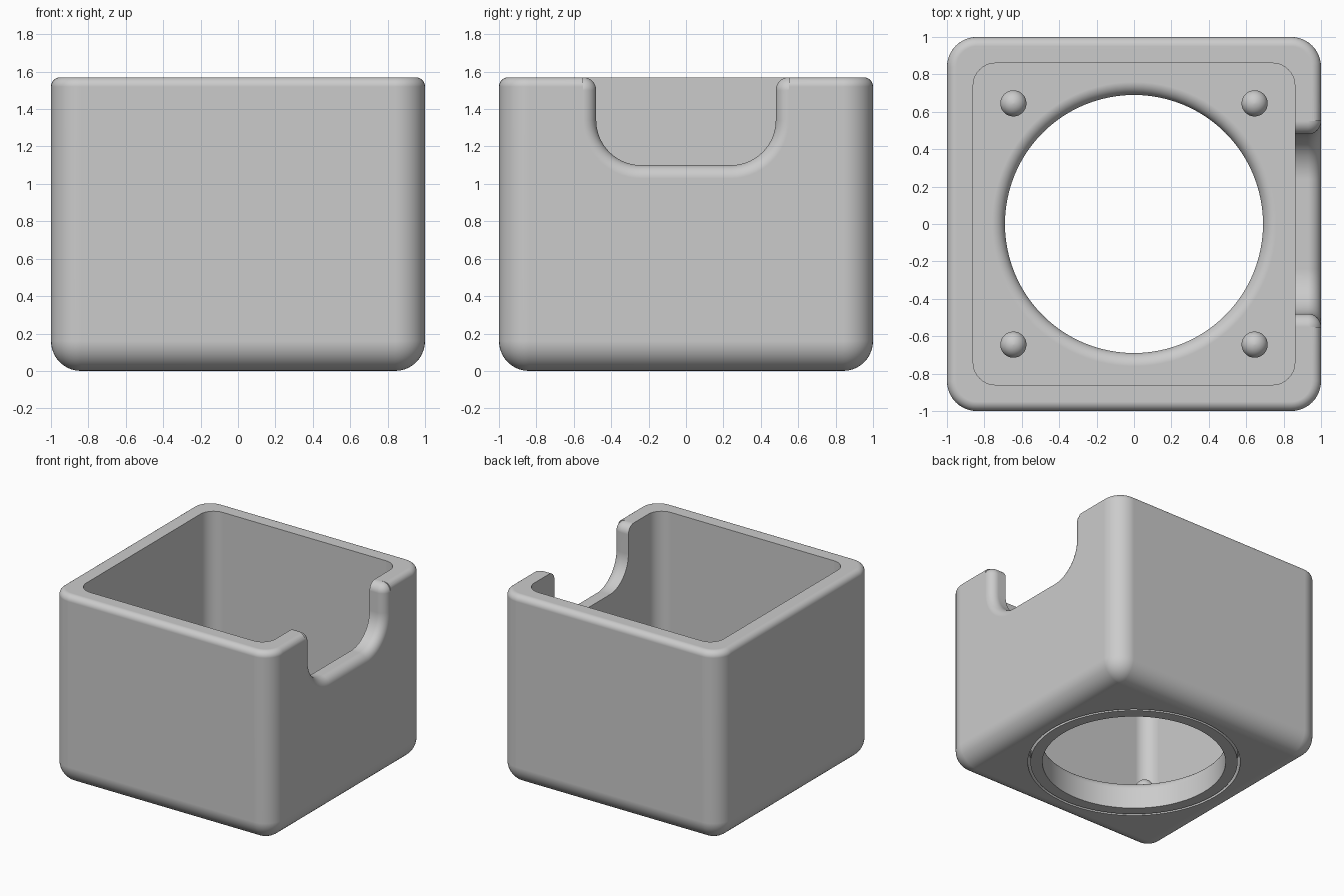
import bpy, bmesh
from math import sin, cos, pi, radians

cube = bpy.data.objects.get("Cube")
if cube:
    bpy.data.objects.remove(cube, do_unlink=True)

HEIGHT, FLOOR = 1.57, 0.235
STEPS = 10

grey = bpy.data.materials.new("plain grey")
grey.use_nodes = True
grey.diffuse_color = (0.6, 0.6, 0.6, 1)
bsdf = next(n for n in grey.node_tree.nodes if n.type == 'BSDF_PRINCIPLED')
bsdf.inputs["Base Color"].default_value = grey.diffuse_color


def arc(cx, cy, r, start, end, n=STEPS):
    angles = [radians(start + (end - start) * i / n) for i in range(n + 1)]
    return [(cx + r * cos(a), cy + r * sin(a)) for a in angles]


def loft(name, rings, capped=True):
    """Bridge equal closed rings into a solid; without caps the last ring joins the first."""
    bm = bmesh.new()
    loops = [[bm.verts.new(p) for p in ring] for ring in rings]
    pairs = list(zip(loops, loops[1:]))
    if capped:
        bm.faces.new(loops[0])
        bm.faces.new(loops[-1])
    else:
        pairs.append((loops[-1], loops[0]))
    for a, b in pairs:
        for i in range(len(a)):
            j = (i + 1) % len(a)
            bm.faces.new((a[i], a[j], b[j], b[i]))
    bmesh.ops.recalc_face_normals(bm, faces=bm.faces)
    mesh = bpy.data.meshes.new(name)
    bm.to_mesh(mesh)
    bm.free()
    mesh.materials.append(grey)
    obj = bpy.data.objects.new(name, mesh)
    bpy.context.collection.objects.link(obj)
    return obj


def rounded_square(half, r, z):
    c = half - r
    pts = []
    for k, (sx, sy) in enumerate([(1, 1), (-1, 1), (-1, -1), (1, -1)]):
        pts += arc(sx * c, sy * c, r, 90 * k, 90 * k + 90)
    return [(x, y, z) for x, y in pts]


def lathe(name, profile, n=96, capped=True):
    rings = [[(r * cos(2 * pi * i / n), r * sin(2 * pi * i / n), z) for i in range(n)]
             for r, z in profile]
    return loft(name, rings, capped)


def notch_ring(x, grow):
    """U-shaped opening with flared top corners, enlarged by grow."""
    flare = max(0.07 - grow, 0.002)
    half = [(-0.55, 1.8)]
    half += [(-y, z) for y, z in arc(0.55, 1.5, flare, 90, 180)]
    half += arc(-0.24, 1.34, 0.24 + grow, 180, 270, 14)
    return [(x, y, z) for y, z in half + [(-y, z) for y, z in reversed(half)]]


def select_only(obj):
    bpy.ops.object.select_all(action='DESELECT')
    obj.select_set(True)
    bpy.context.view_layer.objects.active = obj


def cut(obj, cutter):
    mod = obj.modifiers.new("cut", 'BOOLEAN')
    mod.operation, mod.solver, mod.object = 'DIFFERENCE', 'EXACT', cutter
    select_only(obj)
    bpy.ops.object.modifier_apply(modifier=mod.name)
    bpy.data.objects.remove(cutter, do_unlink=True)


def smooth(obj):
    select_only(obj)
    bpy.ops.object.shade_smooth_by_angle(angle=radians(30))
    mod = obj.modifiers.new("even shading", 'WEIGHTED_NORMAL')
    mod.keep_sharp = True


# Outer body: large fillet below, small fillet at the rim
R, RIM = 0.16, 0.05
section = [(1 - R + x, R + z) for x, z in arc(0, 0, R, -90, 0)]
section += [(1 - RIM + x, HEIGHT - RIM + z) for x, z in arc(0, 0, RIM, 0, 90, 6)]
body = loft("box_body", [rounded_square(h, max(R - (1 - h), 0.002), z) for h, z in section])

# Inner cavity
cut(body, loft("cavity_cutter", [rounded_square(0.86, 0.12, z) for z in (FLOOR, 2)]))

# Round floor opening with a filleted upper edge
lip = [(0.69, -0.2)] + arc(0.76, FLOOR - 0.07, 0.07, 180, 90) + [(0.76, FLOOR + 0.1)]
cut(body, lathe("opening_cutter", lip))

# Narrow ring groove in the underside
cut(body, lathe("groove_cutter", [(0.78, -0.1), (0.80, -0.1), (0.80, 0.14), (0.78, 0.14)],
                capped=False))

# Side notch, rounded towards the outside
edge = [(0.5, 0)] + [(x, 0.07 + g) for x, g in arc(0.93, 0, 0.07, -90, 0)]
edge = [(0.5, 0)] + [(x, g) for x, g in edge[1:]] + [(1.1, 0.07)]
cut(body, loft("notch_cutter", [notch_ring(x, g) for x, g in edge]))
smooth(body)

# Round-topped pegs on the floor
peg_profile = [(0.07, FLOOR - 0.02)] + arc(0, FLOOR + 0.06, 0.07, 0, 89)
for sx, side in ((1, "left"), (-1, "right")):
    for sy, end in ((1, "back"), (-1, "front")):
        peg = lathe(f"peg_{end}_{side}", peg_profile, 32)
        peg.location = (0.645 * sx, 0.645 * sy, 0)
        smooth(peg)
